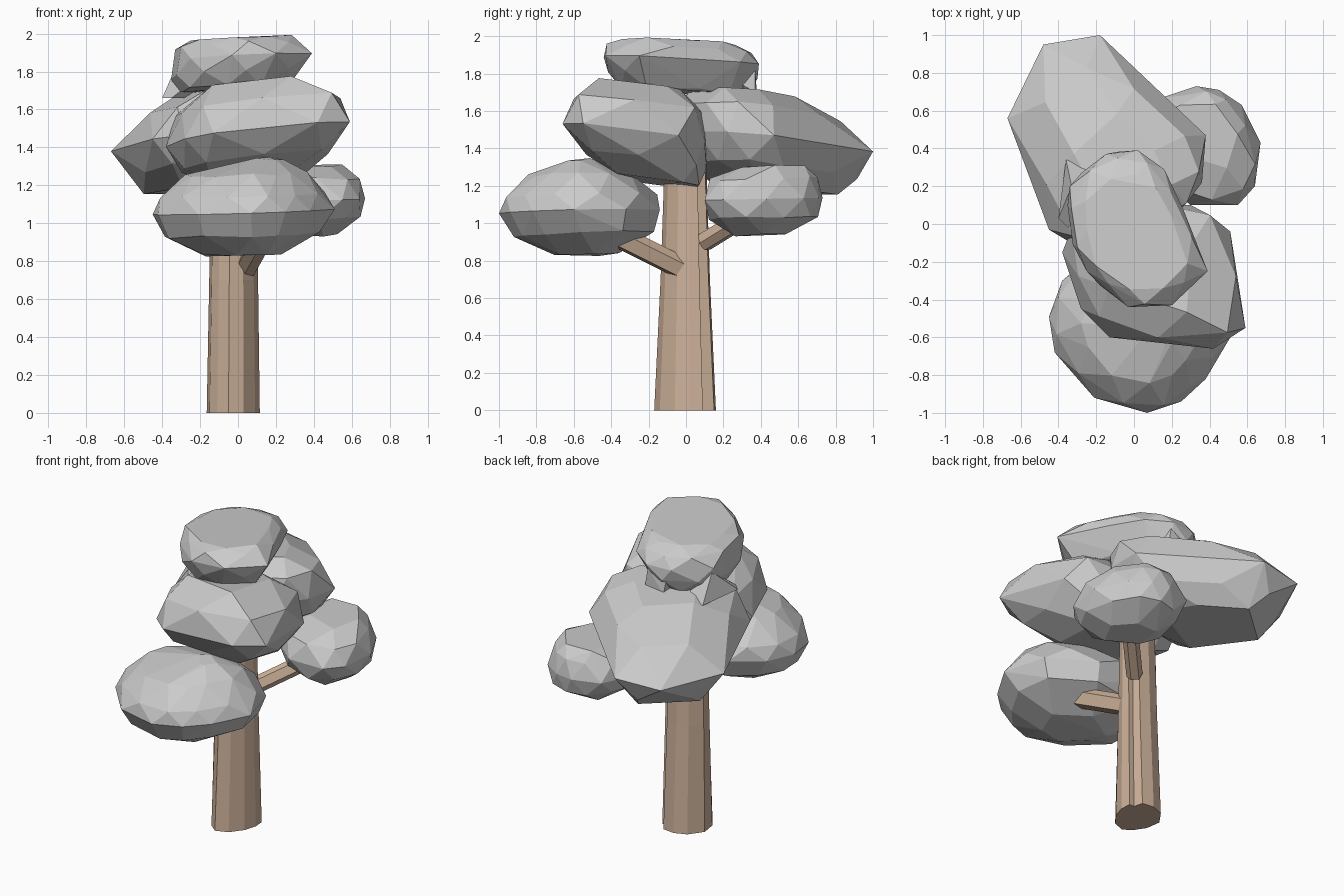
import bpy, bmesh, random
from mathutils import Vector

random.seed(4)


def finish(name, bm, mat=None):
    bmesh.ops.recalc_face_normals(bm, faces=bm.faces)
    me = bpy.data.meshes.new(name)
    bm.to_mesh(me)
    bm.free()
    if mat:
        me.materials.append(mat)
    ob = bpy.data.objects.new(name, me)
    bpy.context.collection.objects.link(ob)
    return ob


def hull(name, points):
    bm = bmesh.new()
    for p in points:
        bm.verts.new(p)
    r = bmesh.ops.convex_hull(bm, input=bm.verts)
    junk = {g for g in r["geom_interior"] + r["geom_unused"]
            if isinstance(g, bmesh.types.BMVert)}
    bmesh.ops.delete(bm, geom=list(junk), context='VERTS')
    bmesh.ops.dissolve_limit(bm, angle_limit=0.09, verts=bm.verts, edges=bm.edges)
    return finish(name, bm)


def clump(name, centre, outline, rings, tilt=(0, 0)):
    """Faceted foliage: plan outline scaled into rings (z, scale, dx, dy)."""
    cx, cy = centre
    pts = []
    for i, (z, s, dx, dy) in enumerate(rings):
        n = len(outline)
        for k in range(n):
            a, b = outline[k], outline[(k + 1) % n]
            if s < 0.6 and k % 2:
                continue
            t = 0.5 if i % 2 else 0
            j = 0 if s == 1 else 0.015
            x = (a[0] * (1 - t) + b[0] * t - cx) * s
            y = (a[1] * (1 - t) + b[1] * t - cy) * s
            pts.append((cx + x + dx + random.uniform(-j, j),
                        cy + y + dy + random.uniform(-j, j),
                        z + x * tilt[0] + y * tilt[1] + random.uniform(-j, j) * 0.5))
    return hull(name, pts)


def tube(name, sections, mat):
    """Closed loft through rings of points."""
    bm = bmesh.new()
    rows = [[bm.verts.new(p) for p in s] for s in sections]
    n = len(rows[0])
    for r0, r1 in zip(rows, rows[1:]):
        for k in range(n):
            bm.faces.new((r0[k], r0[(k + 1) % n], r1[(k + 1) % n], r1[k]))
    bm.faces.new(rows[0][::-1])
    bm.faces.new(rows[-1])
    return finish(name, bm, mat)


def branch(name, a, b, w, mat):
    a, b = Vector(a), Vector(b)
    q = (b - a).to_track_quat('Z', 'Y')
    shape = [(1, 0.3), (0.4, 1), (-0.6, 0.9), (-1, -0.2), (-0.4, -1), (0.6, -0.9)]
    tube(name, [[p + q @ Vector((x * w, y * w, 0)) for x, y in shape] for p in (a, b)], mat)


bark = bpy.data.materials.new("bark")
bark.diffuse_color = (0.62, 0.45, 0.33, 1)

# trunk: irregular many-sided column with a crease, slightly tapered
foot = [(0.09, -0.06), (0.115, 0.02), (0.11, 0.09), (0.075, 0.09), (0.06, 0.15),
        (-0.02, 0.16), (-0.1, 0.13), (-0.165, 0.04), (-0.15, -0.06),
        (-0.11, -0.12), (-0.05, -0.17), (0.03, -0.14)]
tube("trunk", [[(x * s, y * t, z) for x, y in foot]
               for z, s, t in ((0, 1, 1), (0.7, 0.92, 0.8), (1.4, 0.84, 0.66))], bark)

# branches
branch("front_branch", (0.04, -0.03, 0.765), (0.17, -0.5, 1.0), 0.058, bark)
branch("back_branch", (0.08, 0.1, 0.9), (0.34, 0.36, 1.06), 0.048, bark)

# foliage clumps, lowest to highest
clump("lower_front_foliage", (0.03, -0.57),
      [(-0.45, -0.49), (-0.42, -0.68), (-0.21, -0.92), (0.07, -1.0), (0.25, -0.94),
       (0.38, -0.82), (0.51, -0.6), (0.43, -0.32), (0.15, -0.14), (-0.2, -0.15), (-0.38, -0.3)],
      [(1.06, 1, 0, 0), (1.15, 0.97, 0, 0), (1.26, 0.66, 0.02, 0.0), (1.34, 0.15, 0.14, 0),
       (0.94, 0.86, 0, 0.02), (0.835, 0.42, 0, 0.02)], (0.03, 0.02))

clump("lower_back_foliage", (0.38, 0.41),
      [(0.15, 0.67), (0.33, 0.73), (0.45, 0.71), (0.57, 0.63), (0.67, 0.43),
       (0.64, 0.2), (0.55, 0.1), (0.3, 0.1), (0.12, 0.25), (0.08, 0.5)],
      [(1.13, 1, 0, 0), (1.24, 0.92, 0, 0), (1.31, 0.58, 0, 0.06),
       (1.03, 0.92, 0, 0), (0.94, 0.45, 0, 0)], (0, 0.02))

clump("middle_front_foliage", (0.1, -0.27),
      [(0.51, -0.04), (0.59, -0.55), (0.42, -0.66), (-0.13, -0.6), (-0.28, -0.45),
       (-0.38, -0.15), (-0.3, 0.05), (0.0, 0.12), (0.3, 0.1)],
      [(1.46, 1, 0, 0), (1.62, 0.95, 0, 0.02), (1.73, 0.58, -0.02, 0.04),
       (1.32, 0.88, -0.01, 0.05), (1.22, 0.55, -0.02, 0.13)], (0.09, -0.11))

clump("middle_back_foliage", (-0.15, 0.45),
      [(-0.67, 0.56), (-0.48, 0.95), (-0.18, 1.0), (0.12, 0.68), (0.23, 0.61),
       (0.38, 0.47), (0.36, 0.22), (0.22, 0.05), (-0.3, -0.12), (-0.45, -0.03)],
      [(1.43, 1, 0, 0), (1.6, 0.86, 0.04, -0.07), (1.7, 0.5, 0.08, -0.14),
       (1.29, 0.88, 0.01, -0.01), (1.175, 0.58, -0.04, 0.05)], (0.08, -0.08))

clump("top_foliage", (0.0, -0.02),
      [(-0.34, 0.2), (-0.15, 0.37), (0.02, 0.39), (0.16, 0.29), (0.26, 0.08),
       (0.39, -0.25), (0.2, -0.43), (-0.03, -0.44), (-0.25, -0.25), (-0.33, 0.0)],
      [(1.87, 1, 0, 0), (1.935, 0.95, -0.01, 0), (1.972, 0.75, 0, -0.02),
       (1.785, 0.97, -0.03, 0), (1.71, 0.82, -0.04, 0)], (0.04, -0.045))

# small tufts hanging under the crown
hull("left_tuft", [(-0.4, 0.03, 1.66), (-0.36, 0.34, 1.66), (-0.35, -0.02, 1.66),
                   (-0.33, 0.2, 1.82), (-0.2, 0.1, 1.78), (-0.2, 0.3, 1.66)])
hull("back_tuft", [(-0.12, 0.36, 1.82), (0.02, 0.37, 1.82), (-0.1, 0.38, 1.68),
                   (0.04, 0.37, 1.7), (-0.1, 0.2, 1.66), (0.05, 0.2, 1.8)])
